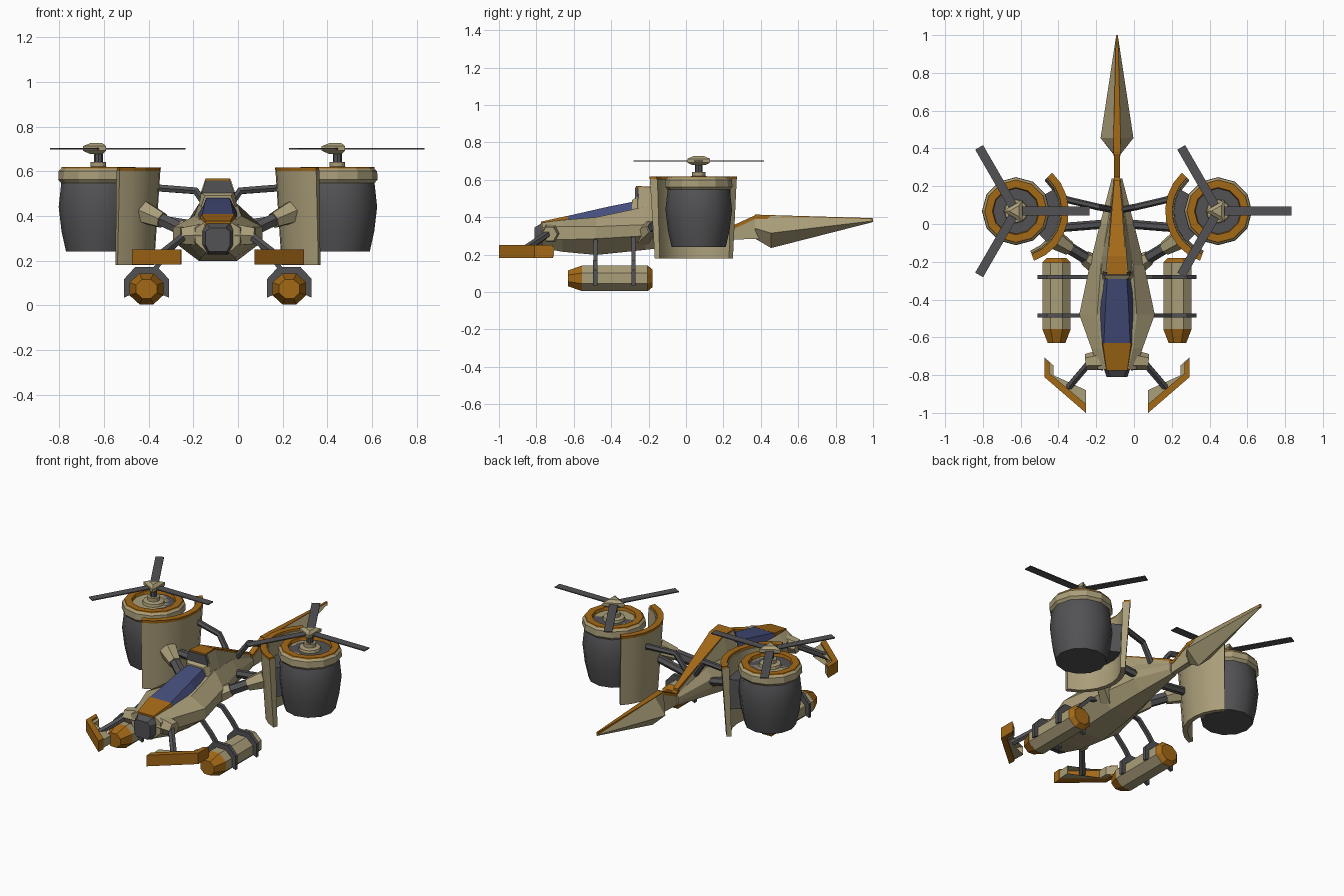
import bpy, bmesh
from math import sin, cos, radians, pi
from mathutils import Vector

if "Cube" in bpy.data.objects:
    bpy.data.objects.remove(bpy.data.objects["Cube"])

CX = -0.09          # fuselage centre line
NX, NY = 0.535, 0.068  # nacelle centre, measured from the centre line


def material(name, rgb):
    m = bpy.data.materials.new(name)
    m.diffuse_color = (*rgb, 1)
    m.use_nodes = True
    m.node_tree.nodes["Principled BSDF"].inputs["Base Color"].default_value = m.diffuse_color
    return m


BEIGE = material("beige", (.40, .34, .19))
ORANGE = material("orange", (.37, .14, .008))
DARK = material("dark", (.085, .085, .09))
BLUE = material("glass", (.06, .075, .20))


def loft(name, rings, mat, closed=False, mirror=False, smooth=False):
    """Skin a list of equal point rings; x is measured from the centre line."""
    for side in ((1, -1) if mirror else (1,)):
        bm = bmesh.new()
        vs = [[bm.verts.new((CX + side * p[0], p[1], p[2])) for p in r] for r in rings]
        n, k = len(rings[0]), len(rings)
        for i in range(k if closed else k - 1):
            a, b = vs[i], vs[(i + 1) % k]
            for j in range(n):
                bm.faces.new((a[j], a[(j + 1) % n], b[(j + 1) % n], b[j]))
        if not closed:
            bm.faces.new(vs[0])
            bm.faces.new(vs[-1])
        bmesh.ops.recalc_face_normals(bm, faces=bm.faces)
        label = name if not mirror else name + ("_right" if side > 0 else "_left")
        me = bpy.data.meshes.new(label)
        bm.to_mesh(me)
        bm.free()
        me.materials.append(mat)
        ob = bpy.data.objects.new(label, me)
        bpy.context.collection.objects.link(ob)
        if smooth:
            bpy.context.view_layer.objects.active = ob
            ob.select_set(True)
            bpy.ops.object.shade_smooth_by_angle(angle=radians(35))
            ob.select_set(False)


def lathe(name, profile, mat, x=NX, sides=12, turn=0, **kw):
    """Solid of revolution about a vertical axis; profile = (radius, z)."""
    loft(name, [[(x + r * cos(turn + 2 * pi * i / sides), NY + r * sin(turn + 2 * pi * i / sides), z)
                 for i in range(sides)] for r, z in profile], mat, **kw)


def arc(name, section, a0, a1, mat, steps=8, **kw):
    """Sweep a (radius, z) section round the nacelle axis."""
    angles = [radians(a0 + (a1 - a0) * i / steps) for i in range(steps + 1)]
    loft(name, [[(NX + r * cos(a), NY + r * sin(a), z) for r, z in section] for a in angles],
         mat, mirror=True, **kw)


def tube(name, path, r, mat, sides=6, mirror=True, r2=None):
    """Straight-sided strut along a path."""
    pts = [Vector(p) for p in path]
    rings = []
    for i, p in enumerate(pts):
        d = (pts[min(i + 1, len(pts) - 1)] - pts[max(i - 1, 0)]).normalized()
        u = d.cross(Vector((0, 1, 0)) if abs(d.y) < .8 else Vector((0, 0, 1))).normalized()
        v = d.cross(u)
        q = r if r2 is None or i == 0 else r2
        rings.append([p + q * (u * cos(t) + v * sin(t))
                      for t in (2 * pi * (j + .5) / sides for j in range(sides))])
    loft(name, rings, mat, mirror=mirror)


def prism(name, outline, z0, z1, mat):
    loft(name, [[(x, y, z) for x, y in outline] for z in (z0, z1)], mat, mirror=True)


def box_rings(stations):
    """Four-sided sections: y, bottom half width, bottom z, top half width, top z."""
    return [[(-a, y, b), (a, y, b), (c, y, d), (-c, y, d)] for y, a, b, c, d in stations]


def hull_ring(y, wb, zb, wm, z1, z2, wt, zt):
    half = [(wb, zb), (wm, z1), (wm, z2), (wt, zt)]
    return [(x, y, z) for x, z in half] + [(-x, y, z) for x, z in reversed(half)]


# fuselage
loft("fuselage", [hull_ring(*s) for s in (
    (-.77, .05, .235, .10, .28, .345, .06, .37),
    (-.66, .075, .215, .135, .28, .35, .085, .385),
    (-.48, .085, .198, .20, .285, .35, .105, .40),
    (-.22, .07, .225, .145, .30, .36, .085, .455),
    (.0, .045, .25, .09, .32, .37, .05, .43),
    (.24, .015, .275, .028, .30, .33, .015, .345))], BEIGE)
loft("nose_cap", [hull_ring(*s) for s in (
    (-.81, .04, .24, .055, .27, .33, .035, .345),
    (-.765, .045, .228, .07, .27, .335, .055, .372))], DARK)
loft("nose_plate", box_rings([(-.775, .06, .35, .055, .376), (-.63, .085, .37, .075, .408)]), ORANGE)
loft("canopy", box_rings([(-.64, .085, .37, .07, .405), (-.42, .105, .38, .06, .455),
                          (-.27, .085, .40, .05, .485)]), BLUE)

# dorsal hump with its orange spine
loft("dorsal_hump", box_rings([(-.29, .09, .40, .058, .49), (-.26, .09, .41, .075, .51),
                               (-.255, .09, .41, .058, .562), (-.17, .09, .41, .05, .555),
                               (.22, .025, .30, .018, .365)]), BEIGE)
loft("hump_intake", box_rings([(-.272, .075, .497, .055, .558), (-.25, .075, .497, .055, .558)]), DARK)
loft("spine", box_rings([(-.268, .055, .55, .055, .567), (-.17, .047, .545, .047, .562),
                         (.23, .015, .345, .015, .375)]), ORANGE)

# tail boom and tail blade
loft("tail_boom", box_rings([(.16, .02, .275, .018, .37), (.25, .015, .28, .015, .345),
                             (.40, .018, .285, .015, .408)]), BEIGE)
loft("tail_boom_strip", box_rings([(.18, .018, .34, .018, .375), (.25, .017, .335, .017, .355),
                                   (.38, .017, .395, .017, .415)]), ORANGE)
loft("tail_blade", [[(0, y, zb), (w, y, zm), (t, y, zt), (-t, y, zt), (-w, y, zm)]
                    for y, w, t, zb, zm, zt in ((.37, .02, .015, .285, .34, .41),
                                                (.455, .087, .018, .235, .315, .408),
                                                (1.0, .004, .003, .374, .38, .392))], BEIGE)
loft("tail_blade_strip", box_rings([(.37, .018, .39, .018, .414), (.455, .019, .39, .019, .411),
                                    (.998, .005, .374, .005, .395)]), ORANGE)

# engine nacelles
lathe("nacelle_body", [(.145, .24), (.165, .33), (.178, .44), (.165, .56), (.14, .60)], DARK,
      mirror=True, smooth=True)
lathe("nacelle_collar", [(.165, .545), (.18, .562), (.178, .60), (.165, .613), (.13, .60)], BEIGE, mirror=True)
arc("nacelle_rim", [(.17, .60), (.165, .618), (.125, .618), (.12, .598)], 0, 360, ORANGE, steps=12)
lathe("shaft_base", [(.065, .595), (.06, .615), (.035, .62), (.035, .642)], BEIGE, mirror=True)
lathe("shaft", [(.02, .63), (.02, .69)], DARK, sides=8, mirror=True)

# rotors, both turned the same way
for tag, x in (("right", NX), ("left", -NX)):
    lathe("rotor_hub_" + tag, [(.04, .678), (.07, .692), (.07, .712), (.035, .726)], BEIGE,
          x=x, sides=3, turn=pi / 3)
    for i in range(3):
        a = 2 * pi * i / 3
        d, s = Vector((cos(a), sin(a), 0)), Vector((-sin(a), cos(a), 0)) * .024
        o = Vector((x, NY, .70))
        up = Vector((0, 0, .003))
        loft(f"rotor_blade_{tag}_{i + 1}",
             [[o + d * q + s - up, o + d * q + s + up, o + d * q - s + up, o + d * q - s - up]
              for q in (.02, .39)], DARK)

# curved guard plates and their mounts
arc("guard_plate", [(.25, .18), (.278, .605), (.235, .605), (.222, .18)], 133, 250, BEIGE, smooth=True)
arc("guard_edge", [(.278, .60), (.28, .617), (.243, .617), (.24, .60)], 133, 250, ORANGE)
arc("guard_mount", [(.15, .32), (.245, .32), (.25, .50), (.15, .50)], 150, 225, DARK, steps=6)

# nacelle struts
tube("lower_strut", [(.10, -.22, .31), (.33, -.08, .42)], .032, DARK)
tube("lower_strut_root", [(.08, -.235, .30), (.17, -.18, .345)], .058, BEIGE, r2=.04)
tube("lower_strut_end", [(.25, -.13, .38), (.33, -.08, .415)], .038, BEIGE, r2=.055)
tube("upper_strut", [(.02, .075, .40), (.10, .09, .512), (.27, .13, .525)], .018, DARK)
tube("middle_strut", [(.06, .0, .35), (.31, -.02, .39)], .024, DARK)

# front skids
tube("skid_mount", [(.08, -.72, .315), (.165, -.73, .31)], .055, BEIGE, r2=.042)
tube("skid_strut", [(.15, -.74, .31), (.265, -.875, .22)], .02, DARK)
prism("skid_edge", [(.385, -.71), (.385, -.81), (.165, -1.0), (.163, -.955), (.358, -.79), (.358, -.735)],
      .182, .25, ORANGE)
prism("skid_inner", [(.385, -.705), (.36, -.79), (.165, -.955), (.163, -.88), (.205, -.925), (.335, -.815), (.335, -.75)],
      .19, .24, BEIGE)


# under-slung pods
def pod(name, stations, mat):
    loft(name, [[(.32 + .081 * s * cos(a), y, .073 + .074 * s * sin(a))
                 for a in (radians(22.5 + 45 * i) for i in range(8))] for y, s in stations],
         mat, mirror=True)


pod("pod_body", [(-.555, 1), (-.205, 1)], BEIGE)
pod("pod_nose", [(-.63, .62), (-.555, 1.01)], ORANGE)
pod("pod_tail", [(-.205, 1.01), (-.18, .7)], ORANGE)
for tag, y in (("front", -.485), ("rear", -.28)):
    # clamp arch over the pod
    shape = [(-1, -.4), (-1, .45), (-.5, 1), (.5, 1), (1, .45), (1, -.4)]
    loft("pod_clamp_" + tag,
         [[(.32 + u * w, yy, .073 + v * h) for w, h, yy in
           ((.1, .098, y - .011), (.1, .098, y + .011), (.07, .065, y + .011), (.07, .065, y - .011))]
          for u, v in shape], DARK, mirror=True)
    tube("pod_strut_" + tag, [(.09, y, .30), (.18, y, .28), (.245, y, .21), (.29, y, .15)], .015, DARK, sides=4)
